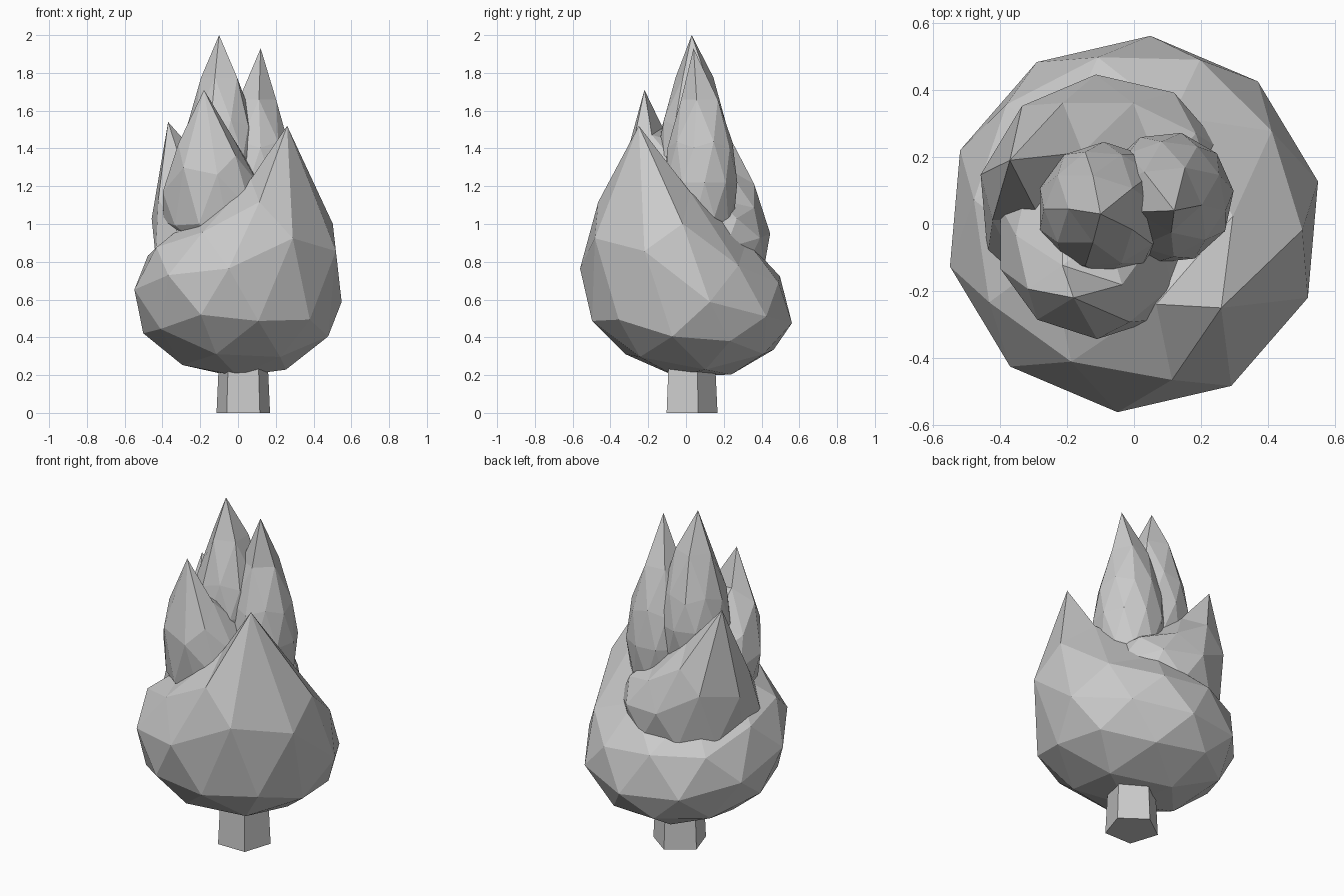
import bpy, bmesh, math
from mathutils import Vector, Matrix

cube = bpy.data.objects.get("Cube")
if cube:
    bpy.data.objects.remove(cube, do_unlink=True)

grey = bpy.data.materials.new("light_grey")
grey.use_nodes = True
colour = (0.6, 0.6, 0.6, 1)
grey.diffuse_color = colour
grey.node_tree.nodes["Principled BSDF"].inputs["Base Color"].default_value = colour


def finish(name, bm):
    mesh = bpy.data.meshes.new(name)
    bm.to_mesh(mesh)
    bm.free()
    mesh.materials.append(grey)
    bpy.context.collection.objects.link(bpy.data.objects.new(name, mesh))


def flame(name, centre, radius, height, turn, peak, lift, aim, tilt=0.0):
    """Low-poly squashed ball, tilted to one side, with one vertex drawn out into a tip."""
    bm = bmesh.new()
    bmesh.ops.create_icosphere(bm, subdivisions=2, radius=1)
    bm.transform(Matrix.Rotation(math.radians(36), 4, 'Z'))
    tip = min(bm.verts, key=lambda v: (v.co - Vector(aim)).length)
    pole = max(bm.verts, key=lambda v: v.co.z)
    angle = math.radians(-49)
    lean = Vector((math.cos(angle), math.sin(angle), 0))
    for v in bm.verts:
        amount = tilt * (0.75 if v.co.z < -0.1 else 1)
        rise = v.co.dot(lean) * amount
        sway = lean * (-0.4 * tilt * v.co.z)
        v.co = Vector((v.co.x * radius, v.co.y * radius, v.co.z * height + rise)) + sway
    # the surface around the tip is pulled up with it
    for edge in tip.link_edges:
        edge.other_vert(tip).co.z += lift
    pole.co.z += lift * 0.4
    bm.transform(Matrix.Translation(centre) @ Matrix.Rotation(math.radians(turn), 4, 'Z'))
    tip.co = peak
    finish(name, bm)


# Trunk
bm = bmesh.new()
bmesh.ops.create_cone(bm, cap_ends=True, segments=5, radius1=0.149, radius2=0.132, depth=0.35)
top = max(bm.verts, key=lambda v: v.co.y)
spin = math.pi / 2 - math.atan2(top.co.y, top.co.x)
bm.transform(Matrix.Translation((0.028, 0.018, 0.175)) @ Matrix.Rotation(spin, 4, 'Z'))
finish("trunk", bm)

# Leaning crowns have the tip on the shoulder, spires have it on top
shoulder, summit = (0.85, 0, 0.525), (0, 0, 1)
flame("bottom_crown", (0, 0, 0.62), 0.563, 0.425, -41, (0.26, -0.25, 1.52), 0.18, shoulder, 0.145)
flame("back_crown", (-0.08, 0.06, 0.85), 0.387, 0.3, 149, (-0.37, 0.19, 1.54), 0.14, shoulder, 0.1)
flame("front_crown", (-0.11, -0.04, 1.09), 0.303, 0.28, 252, (-0.18, -0.22, 1.71), 0.14, shoulder, 0.08)
flame("tall_tip", (-0.09, 0.045, 1.36), 0.2, 0.36, 0, (-0.1, 0.03, 2.0), 0.11, summit)
flame("side_tip", (0.1, 0.078, 1.22), 0.198, 0.41, 24, (0.12, 0.04, 1.93), 0.09, summit)
